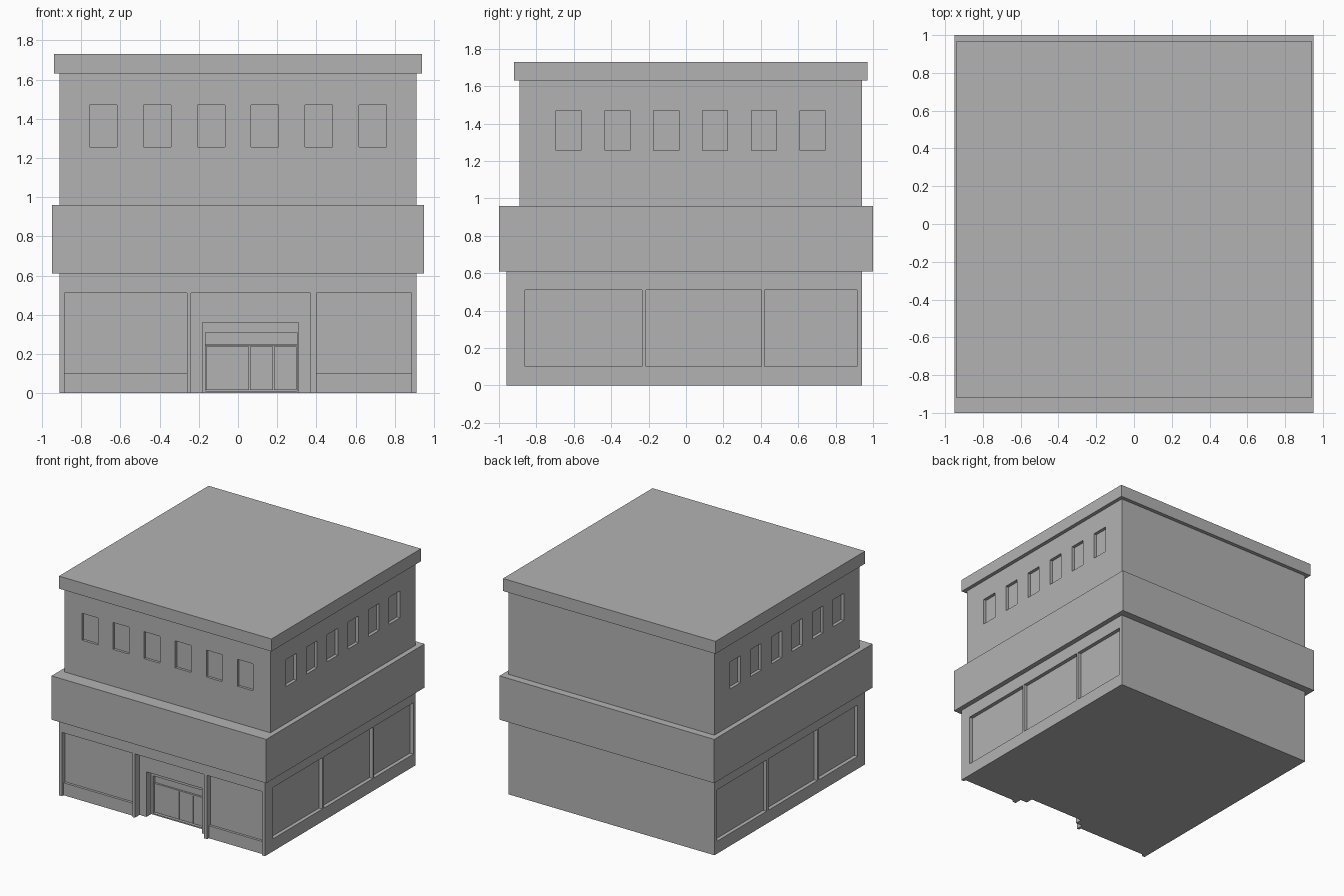
import bpy
import bmesh
from mathutils import Matrix

cube = bpy.data.objects.get("Cube")
if cube:
    bpy.data.objects.remove(cube, do_unlink=True)

grey = bpy.data.materials.new("plain_grey")
grey.use_nodes = True
grey.diffuse_color = (0.45, 0.45, 0.45, 1)
grey.node_tree.nodes["Principled BSDF"].inputs["Base Color"].default_value = (0.45, 0.45, 0.45, 1)


def boxes(name, spans):
    """One object made of boxes, each given as ((x0, x1), (y0, y1), (z0, z1))."""
    bm = bmesh.new()
    for span in spans:
        size = [b - a for a, b in span]
        mid = [(a + b) / 2 for a, b in span]
        bmesh.ops.create_cube(bm, size=1, matrix=Matrix.Translation(mid) @ Matrix.Diagonal((*size, 1)))
    mesh = bpy.data.meshes.new(name)
    bm.to_mesh(mesh)
    bm.free()
    mesh.materials.append(grey)
    obj = bpy.data.objects.new(name, mesh)
    bpy.context.collection.objects.link(obj)
    return obj


def carve(obj, spans):
    """Cut boxes out of an object and remove the cutter."""
    cutter = boxes("cutter", spans)
    cutter.hide_render = True
    mod = obj.modifiers.new("recess", "BOOLEAN")
    mod.operation = "DIFFERENCE"
    mod.solver = "EXACT"
    mod.object = cutter
    bpy.context.view_layer.objects.active = obj
    bpy.ops.object.modifier_apply(modifier=mod.name)
    bpy.data.objects.remove(cutter, do_unlink=True)


WALL, FRONT, BACK, UPPER_FRONT = 0.91, -0.96, 0.94, -0.89
OUT = 0.1


def front_cut(xs, zs, face, depth):
    return (xs, (face - OUT, face + depth), zs)


def side_cut(side, ys, zs, depth):
    return (tuple(sorted((side * (WALL - depth), side * (WALL + OUT)))), ys, zs)


# Ground floor with shop bays on three sides
ground = boxes("ground_floor", [((-WALL, WALL), (FRONT, BACK), (0, 0.61))])
bay_z = (0.1, 0.51)
side_bays = {
    1: [(-0.86, -0.235), (-0.215, 0.405), (0.42, 0.915)],
    -1: [(0.28, 0.905), (-0.36, 0.26), (-0.87, -0.38)],
}
front_bays = [(-0.885, -0.26), (0.4, 0.885)]
cuts = [side_cut(s, ys, bay_z, 0.03) for s in side_bays for ys in side_bays[s]]
cuts += [front_cut(xs, (-OUT, 0.51), FRONT, 0.04) for xs in front_bays]
cuts.append(front_cut((-0.24, 0.37), (-OUT, 0.51), FRONT, 0.06))
carve(ground, cuts)

# Entrance recess, stepped in twice behind the central bay
carve(ground, [front_cut((-0.18, 0.31), (-OUT, 0.36), FRONT, 0.12)])
carve(ground, [front_cut((-0.165, 0.3), (0.01, 0.31), FRONT, 0.145)])

# Low walls under the front shop windows
boxes("shop_low_walls", [(xs, (FRONT + 0.02, FRONT + 0.045), (0, 0.1)) for xs in front_bays])

# Door leaves and transom rail
door_y = FRONT + 0.145
leaves = [(-0.163, 0.056), (0.062, 0.178), (0.184, 0.298)]
boxes("door_leaves", [(xs, (door_y - 0.01, door_y + 0.005), (0.015, 0.238)) for xs in leaves])
boxes("door_transom", [((-0.165, 0.3), (door_y - 0.015, door_y + 0.005), (0.24, 0.248))])

# Projecting band between the floors
boxes("middle_band", [((-0.95, 0.95), (-1, 1), (0.61, 0.96))])

# Upper floor with six windows on each of three sides
upper = boxes("upper_floor", [((-WALL, WALL), (UPPER_FRONT, BACK), (0.96, 1.63))])
window_z = (1.255, 1.47)
cuts = []
for i in range(6):
    x = (i - 2.5) * 0.275
    y = 0.025 + (i - 2.5) * 0.261
    cuts.append(front_cut((x - 0.07, x + 0.07), window_z, UPPER_FRONT, 0.02))
    for s in (-1, 1):
        cuts.append(side_cut(s, (y - 0.067, y + 0.067), window_z, 0.025))
carve(upper, cuts)

# Flat roof slab
boxes("roof_slab", [((-0.94, 0.94), (-0.92, 0.97), (1.63, 1.73))])
